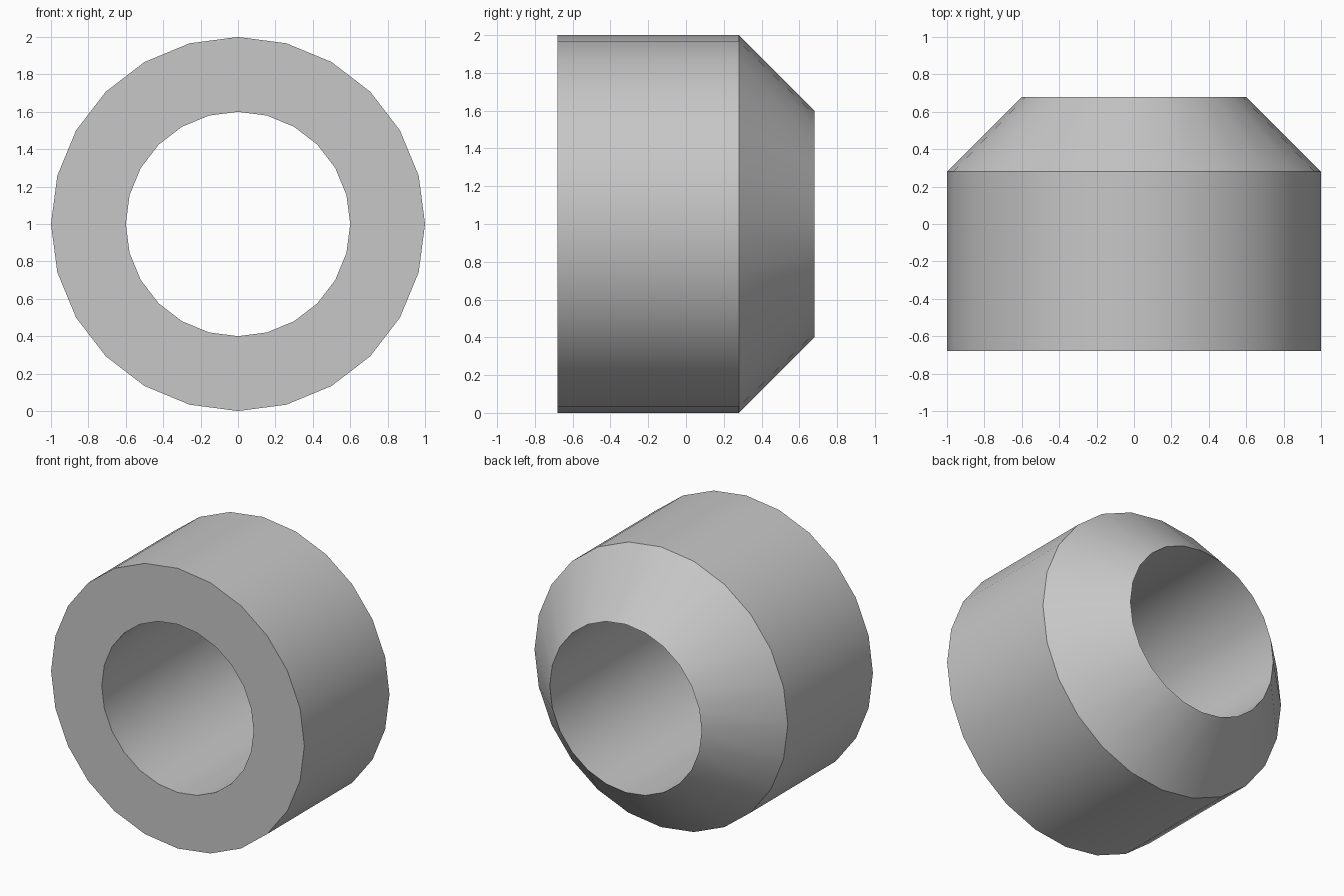
import bpy
import bmesh
import math
from mathutils import Vector

cube = bpy.data.objects.get("Cube")
if cube:
    bpy.data.objects.remove(cube, do_unlink=True)

SIDES = 24
CENTRE = Vector((0, 0, 1))

# Ring cross-section as (radius, y): straight wall, then a bevel to the bore
PROFILE = [(1, -0.68), (1, 0.28), (0.6, 0.68), (0.6, -0.68)]

# Plain grey material
grey = bpy.data.materials.new("plain grey")
grey.use_nodes = True
colour = (0.57, 0.57, 0.57, 1)
grey.diffuse_color = colour
grey.node_tree.nodes["Principled BSDF"].inputs["Base Color"].default_value = colour

# Revolve the cross-section about the front-to-back axis
bm = bmesh.new()
verts = [bm.verts.new(CENTRE + Vector((r, y, 0))) for r, y in PROFILE]
edges = [bm.edges.new((v, verts[(i + 1) % len(verts)])) for i, v in enumerate(verts)]
bmesh.ops.spin(bm, geom=verts + edges, cent=CENTRE, axis=(0, 1, 0),
               angle=math.tau, steps=SIDES, use_merge=False)
bmesh.ops.remove_doubles(bm, verts=bm.verts[:], dist=0.0001)
bmesh.ops.recalc_face_normals(bm, faces=bm.faces[:])
mesh = bpy.data.meshes.new("bevelled_ring")
bm.to_mesh(mesh)
bm.free()
mesh.materials.append(grey)

ring = bpy.data.objects.new("bevelled_ring", mesh)
bpy.context.collection.objects.link(ring)

# Smooth around the ring, sharp at the rims
bpy.ops.object.select_all(action="DESELECT")
ring.select_set(True)
bpy.context.view_layer.objects.active = ring
bpy.ops.object.shade_smooth_by_angle(angle=math.radians(30))
